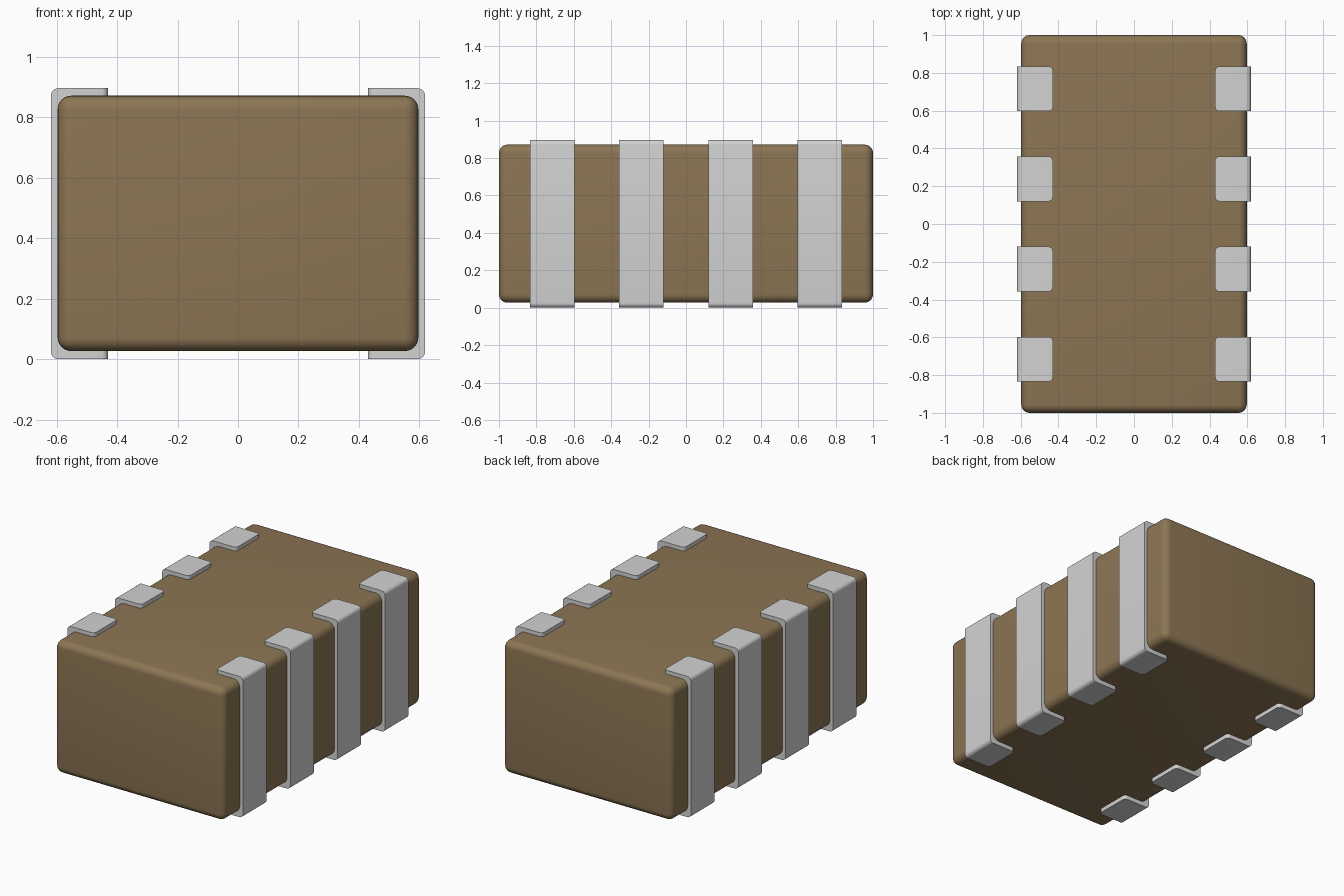
import bpy, bmesh, math
from mathutils import Vector

if "Cube" in bpy.data.objects:
    bpy.data.objects.remove(bpy.data.objects["Cube"])


def material(name, rgb):
    m = bpy.data.materials.new(name)
    m.diffuse_color = (*rgb, 1)
    m.use_nodes = True
    m.node_tree.nodes["Principled BSDF"].inputs["Base Color"].default_value = m.diffuse_color
    return m


brown = material("ceramic brown", (0.263, 0.179, 0.088))
silver = material("terminal silver", (0.65, 0.65, 0.65))

BODY_X, BODY_Z0, BODY_Z1, BODY_R = 0.597, 0.027, 0.872, 0.045
OUT_X, TOP, TAB_X, OUT_R = 0.619, 0.897, 0.43, 0.025
WIDTH = 0.237


def finish(bm, name, mat):
    bmesh.ops.recalc_face_normals(bm, faces=bm.faces)
    me = bpy.data.meshes.new(name)
    bm.to_mesh(me)
    bm.free()
    ob = bpy.data.objects.new(name, me)
    bpy.context.collection.objects.link(ob)
    me.materials.append(mat)
    bpy.ops.object.select_all(action='DESELECT')
    bpy.context.view_layer.objects.active = ob
    ob.select_set(True)
    bpy.ops.object.shade_smooth_by_angle(angle=math.radians(35))
    return ob


# Rounded ceramic block
bm = bmesh.new()
bmesh.ops.create_cube(bm, size=1)
for v in bm.verts:
    v.co = Vector((v.co.x * 2 * BODY_X, v.co.y * 2,
                   v.co.z * (BODY_Z1 - BODY_Z0) + (BODY_Z0 + BODY_Z1) / 2))
bmesh.ops.bevel(bm, geom=bm.edges[:], offset=BODY_R, segments=6,
                profile=0.5, affect='EDGES')
finish(bm, "ceramic_body", brown)


def arc(cx, cz, r, a0, a1, n=6):
    steps = [math.radians(a0 + (a1 - a0) * i / n) for i in range(n + 1)]
    return [(cx + r * math.cos(a), cz + r * math.sin(a)) for a in steps]


# C-shaped clip wrapping one long edge of the block
def terminal(name, side, y):
    e = 0.001  # slight overlap with the block
    ix, z0, z1, r = BODY_X - e, BODY_Z0 + e, BODY_Z1 - e, BODY_R
    prof = [(TAB_X, 0)]
    prof += arc(OUT_X - OUT_R, OUT_R, OUT_R, -90, 0)
    prof += arc(OUT_X - OUT_R, TOP - OUT_R, OUT_R, 0, 90)
    prof += [(TAB_X, TOP), (TAB_X, z1)]
    prof += arc(ix - r, z1 - r, r, 90, 0)
    prof += arc(ix - r, z0 + r, r, 0, -90)
    prof += [(TAB_X, z0)]
    bm = bmesh.new()
    face = bm.faces.new([bm.verts.new((side * x, y - WIDTH / 2, z)) for x, z in prof])
    ext = bmesh.ops.extrude_face_region(bm, geom=[face])
    bmesh.ops.translate(bm, vec=(0, WIDTH, 0),
                        verts=[g for g in ext["geom"] if isinstance(g, bmesh.types.BMVert)])
    bmesh.ops.recalc_face_normals(bm, faces=bm.faces)
    # rounded tab tips
    tips = [ed for ed in bm.edges
            if all(abs(abs(v.co.x) - TAB_X) < 1e-5 for v in ed.verts)
            and abs(ed.verts[0].co.y - ed.verts[1].co.y) < 1e-5]
    bmesh.ops.bevel(bm, geom=tips, offset=0.022, segments=5, profile=0.5, affect='EDGES')
    finish(bm, name, silver)


for side, label in ((-1, "left"), (1, "right")):
    for i in range(4):
        terminal(f"{label}_terminal_{i + 1}", side, (i - 1.5) * 0.477)
